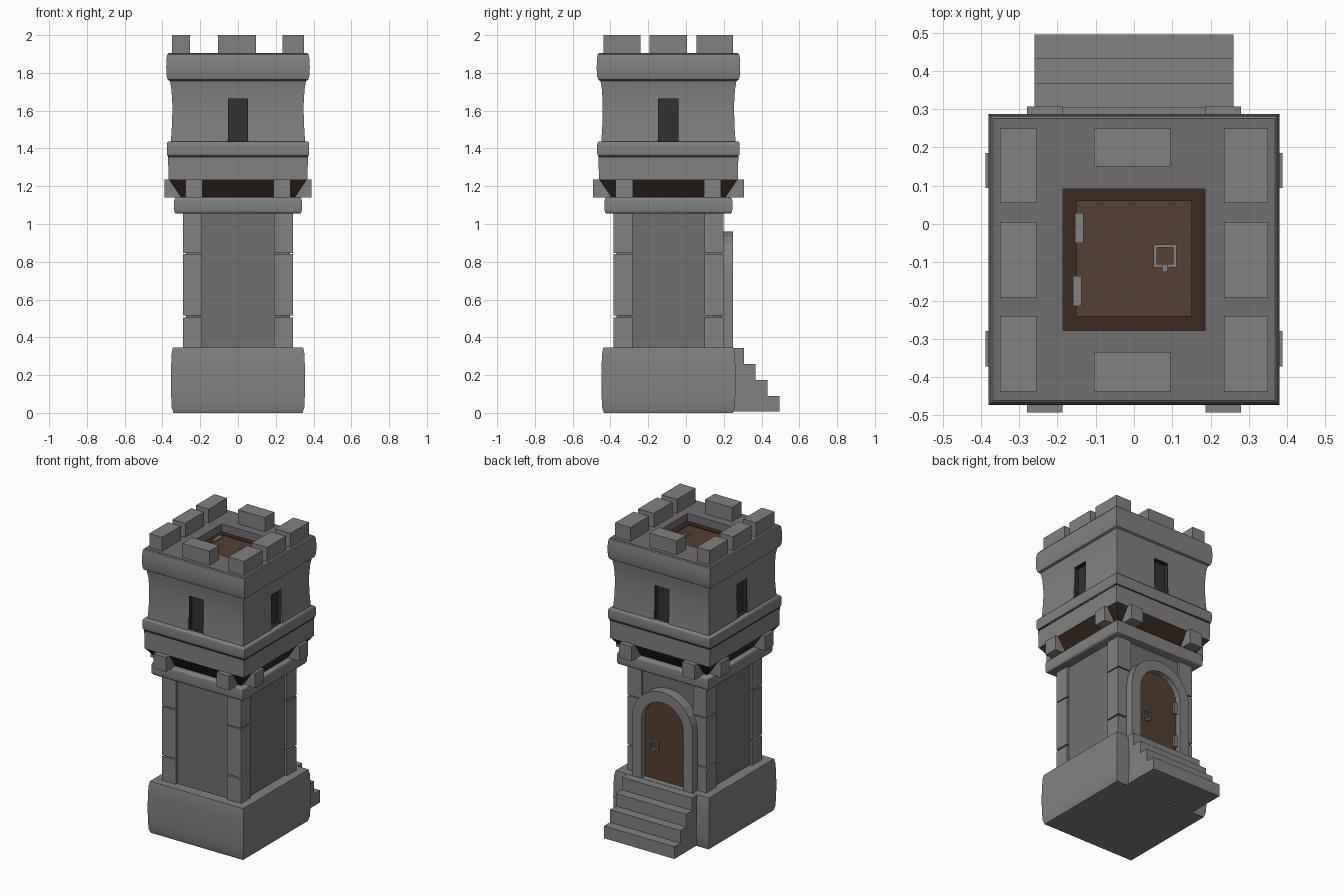
import bpy, bmesh, math
from mathutils import Matrix, Vector

if "Cube" in bpy.data.objects:
    bpy.data.objects.remove(bpy.data.objects["Cube"])

CY = -0.093  # tower axis in y


def material(name, rgb):
    m = bpy.data.materials.new(name)
    m.diffuse_color = (*rgb, 1)
    m.use_nodes = True
    m.node_tree.nodes["Principled BSDF"].inputs["Base Color"].default_value = m.diffuse_color
    return m


STONE = material("stone", (0.22, 0.22, 0.22))
DARK_STONE = material("dark_stone", (0.163, 0.163, 0.163))
WOOD = material("wood", (0.093, 0.050, 0.031))
DARK_WOOD = material("dark_wood", (0.041, 0.023, 0.014))
SHADOW = material("window_dark", (0.032, 0.032, 0.032))


def finish(name, bm, mat, smooth=False):
    bmesh.ops.recalc_face_normals(bm, faces=bm.faces)
    me = bpy.data.meshes.new(name)
    bm.to_mesh(me)
    bm.free()
    ob = bpy.data.objects.new(name, me)
    bpy.context.collection.objects.link(ob)
    me.materials.append(mat)
    if smooth:
        bpy.ops.object.select_all(action='DESELECT')
        ob.select_set(True)
        bpy.context.view_layer.objects.active = ob
        bpy.ops.object.shade_smooth_by_angle(angle=math.radians(35))
    return ob


def box(name, x, y, z, mat=STONE, M=Matrix()):
    bm = bmesh.new()
    bmesh.ops.create_cube(bm, size=1)
    for v in bm.verts:
        v.co = M @ Vector([(a + b) / 2 + c * (b - a)
                           for (a, b), c in zip((x, y, z), v.co)])
    return finish(name, bm, mat)


def square_loft(name, profile, mat=STONE, smooth=True):
    """Stack of square rings given as (half width, height)."""
    bm = bmesh.new()
    rings = [[bm.verts.new((sx * h, CY + sy * h, z))
              for sx, sy in ((-1, -1), (1, -1), (1, 1), (-1, 1))] for h, z in profile]
    for a, b in zip(rings, rings[1:]):
        for i in range(4):
            j = (i + 1) % 4
            bm.faces.new((a[i], a[j], b[j], b[i]))
    bm.faces.new(rings[0])
    bm.faces.new(rings[-1])
    return finish(name, bm, mat, smooth)


def collar(name, h, z0, z1, r):
    """Square moulding with rounded lower and upper edges."""
    arc = [math.radians(a) for a in (0, 30, 60, 90)]
    low = [(h - r * (1 - math.sin(a)), z0 + r * 1.6 * (1 - math.cos(a))) for a in arc]
    return square_loft(name, low + [(p, z0 + z1 - z) for p, z in reversed(low)])


def prism(name, pts, w0, w1, M, mat=STONE):
    bm = bmesh.new()
    a, b = [[bm.verts.new(M @ Vector((u, v, w))) for u, v in pts] for w in (w0, w1)]
    bm.faces.new(a)
    bm.faces.new(b)
    for i in range(len(pts)):
        j = (i + 1) % len(pts)
        bm.faces.new((a[i], a[j], b[j], b[i]))
    return finish(name, bm, mat)


def ring(name, outer, inner, w0, w1, M, mat=STONE):
    bm = bmesh.new()
    loops = [[bm.verts.new(M @ Vector((u, v, w))) for u, v in pts]
             for pts, w in ((outer, w0), (outer, w1), (inner, w1), (inner, w0))]
    for k in range(4):
        a, b = loops[k], loops[(k + 1) % 4]
        for i in range(len(outer)):
            j = (i + 1) % len(outer)
            bm.faces.new((a[i], a[j], b[j], b[i]))
    return finish(name, bm, mat)


def rect(u0, u1, v0, v1):
    return [(u0, v0), (u1, v0), (u1, v1), (u0, v1)]


def arch(r, bottom, spring, n=12):
    return [(r, bottom)] + [(r * math.cos(math.pi * i / n), spring + r * math.sin(math.pi * i / n))
                            for i in range(n + 1)] + [(-r, bottom)]


def fittings(prefix, M, hu, hv, hinges):
    """Square ring pull and two hinges, on a leaf whose face is w = 0."""
    ring(prefix + "_ring_pull", rect(hu - .03, hu + .03, hv - .03, hv + .03),
         rect(hu - .021, hu + .021, hv - .021, hv + .021), 0.004, .014, M)
    box(prefix + "_ring_mount", (hu - .008, hu + .008), (hv - .043, hv - .022), (-.01, .018), STONE, M)
    for u, v in hinges:
        box(prefix + "_hinge", (u - .011, u + .011), (v - .039, v + .039), (-.01, .014), STONE, M)


# Plinth and shaft
square_loft("plinth", [(.342, 0), (.351, .03), (.354, .09), (.355, .17), (.354, .25),
                       (.351, .315), (.345, .345)])
square_loft("shaft", [(.275, .34), (.275, 1.07)], DARK_STONE, False)

# Corner stones in three courses
for sx in (-1, 1):
    for sy in (-1, 1):
        for z0, z1 in ((.34, .505), (.515, .840), (.847, 1.07)):
            box("corner_stone", sorted((sx * .19, sx * .292)),
                sorted((CY + sy * .19, CY + sy * .292)), (z0, z1))

# Flared gallery
collar("lower_collar", .338, 1.055, 1.142, .012)
square_loft("gallery_underside", [(.30, 1.138), (.366, 1.236)], DARK_WOOD, False)
square_loft("gallery_band", [(.368, 1.235), (.37, 1.352)], smooth=False)
square_loft("gallery_wood_strip", [(.371, 1.351), (.371, 1.362)], DARK_WOOD, False)
collar("gallery_collar", .377, 1.359, 1.437, .010)

# Upper room, slightly concave, with a slit window on each side
room = square_loft("upper_room", [(.356, 1.43), (.351, 1.5), (.348, 1.58), (.348, 1.64),
                                  (.352, 1.71), (.362, 1.77)])
for k in range(4):
    # local axes: u across, v up, w outward
    R = Matrix.Translation((0, CY, 0)) @ Matrix.Rotation(k * math.pi / 2, 4, 'Z') \
        @ Matrix.Rotation(math.pi / 2, 4, 'X')
    cutter = box("window_cutter", (-.054, .054), (1.436, 1.665), (.315, .5), STONE, R)
    cutter.hide_render = True
    cutter.hide_viewport = True
    cut = room.modifiers.new("window", 'BOOLEAN')
    cut.object = cutter
    cut.operation = 'DIFFERENCE'
    cut.solver = 'EXACT'
    ring("window_lining", rect(-.054, .054, 1.436, 1.665), rect(-.051, .051, 1.439, 1.662),
         .314, .347, R, DARK_WOOD)
    box("window_pane", (-.052, .052), (1.437, 1.664), (.31, .32), SHADOW, R)
    # Corbels under the gallery, a little shorter on the left and right
    for s in (-1, 1):
        box("corbel", (s * .233 - .046, s * .233 + .046), (1.139, 1.236),
            (.28, .388 if k % 2 else .4), STONE, R)

# Parapet with sunken roof
square_loft("parapet", [(.362, 1.758), (.372, 1.764), (.378, 1.785), (.380, 1.83), (.378, 1.878),
                        (.374, 1.898), (.368, 1.903), (.186, 1.903), (.186, 1.82)])
ring("parapet_walk", rect(-.368, .368, CY - .368, CY + .368),
     rect(-.185, .185, CY - .185, CY + .185), 1.83, 1.906, Matrix(), DARK_STONE)

# Battlements
for x in ((-.35, -.255), (.235, .35)):
    for y in ((.055, .25), (-.193, .005), (-.437, -.24)):
        box("merlon", x, y, (1.9, 2.0))
for y in ((.15, .25), (-.437, -.335)):
    box("merlon", (-.105, .095), y, (1.9, 2.0))

# Roof hatch
H = Matrix.Translation((0, 0, 1.85))
ring("hatch_frame", rect(-.186, .186, CY - .186, CY + .186),
     rect(-.15, .15, -.241, .06), -.03, .004, H, DARK_WOOD)
box("hatch", (-.15, .15), (-.241, .06), (-.03, 0), WOOD, H)
fittings("hatch", H, .081, -.083, ((-.143, -.01), (-.148, -.175)))

# Arched door at the back: u = x, v = z, w = +y
D = Matrix(((1, 0, 0, 0), (0, 0, 1, .212), (0, 1, 0, 0), (0, 0, 0, 1)))
ring("door_frame", arch(.225, .34, .735), arch(.155, .34, .735), -.04, .038, D)
prism("door", arch(.157, .34, .735), -.04, 0, D, WOOD)
fittings("door", D, .08, .575, ((-.143, .47), (-.143, .7)))

# Stairs as one stepped profile: u = y, v = z, w = x
S = Matrix(((0, 0, 1, 0), (1, 0, 0, 0), (0, 1, 0, 0), (0, 0, 0, 1)))
steps = [(.2, .008)]
for i in range(4):
    y, z = .495 - .063 * i, .09 + .0845 * i
    steps += [(y, .008 if i == 0 else z - .0845), (y, z)]
steps.append((.2, .3435))
prism("stairs", steps, -.26, .26, S)
